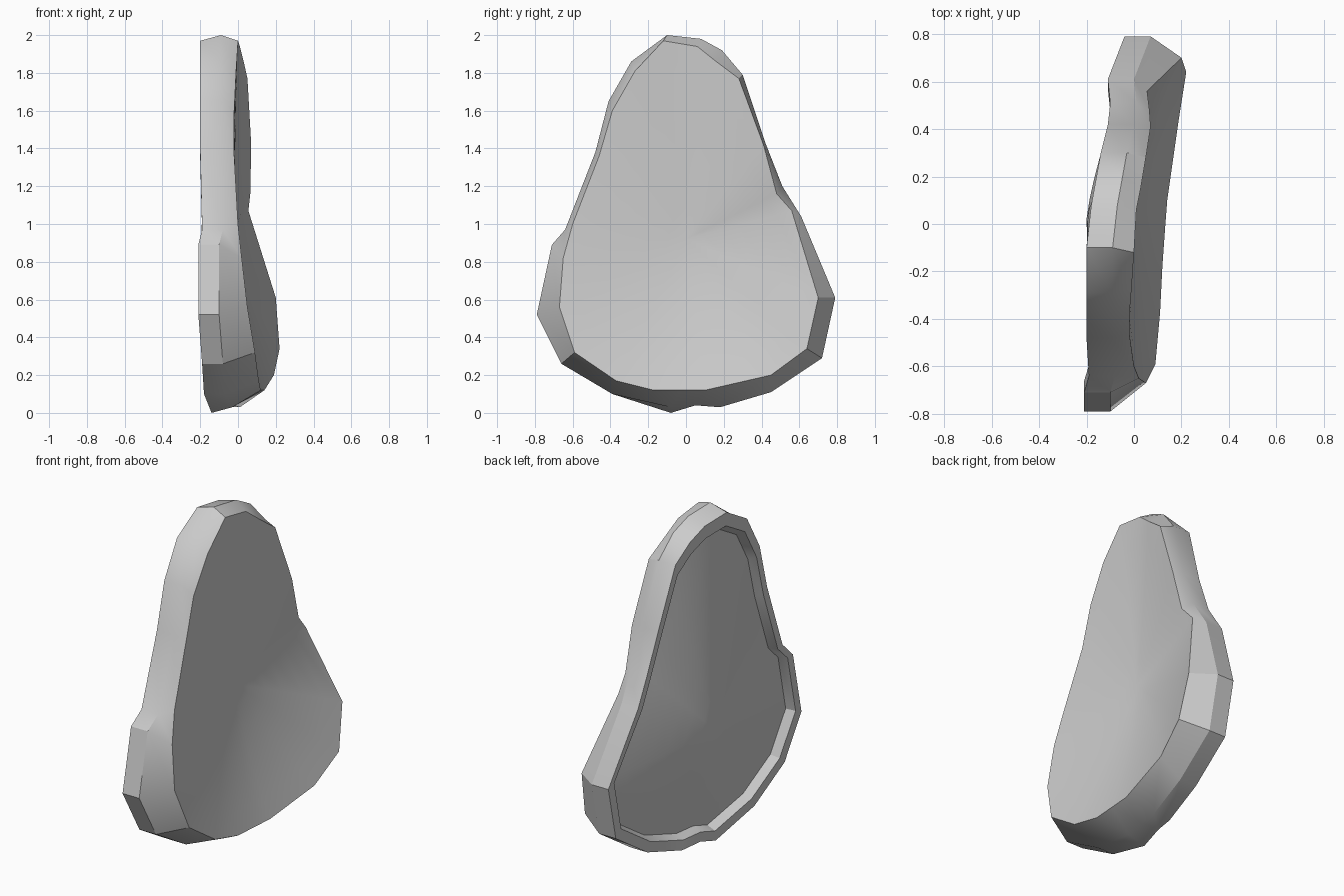
import bpy, bmesh

if "Cube" in bpy.data.objects:
    bpy.data.objects.remove(bpy.data.objects["Cube"])

# Rim stations: outer y, outer z, back x, face y, face z, face x
RIM = [
    (-.10, 2.00, -.20, -.12, 1.97, .00), (.08, 1.98, -.18, .06, 1.94, .01),
    (.19, 1.92, -.16, .16, 1.86, .03), (.30, 1.79, -.14, .28, 1.77, .05),
    (.42, 1.43, -.11, .41, 1.42, .07), (.51, 1.20, -.10, .48, 1.16, .065),
    (.61, 1.04, -.11, .56, 1.07, .055), (.79, .61, -.04, .70, .61, .20),
    (.72, .29, -.04, .64, .34, .22), (.45, .11, -.06, .45, .20, .19),
    (.18, .03, -.10, .10, .12, .14), (.05, .04, -.13, -.03, .12, .13),
    (-.08, .00, -.14, -.17, .12, .12), (-.39, .10, -.18, -.37, .17, .11),
    (-.66, .26, -.19, -.59, .32, .09), (-.79, .52, -.21, -.67, .56, .05),
    (-.71, .89, -.21, -.65, .82, .02), (-.64, .97, -.19, -.60, 1.0, .00),
    (-.48, 1.38, -.20, -.46, 1.36, -.02), (-.41, 1.65, -.20, -.39, 1.60, -.02),
    (-.29, 1.86, -.20, -.27, 1.81, -.01),
]
N = len(RIM)
bm = bmesh.new()


def shrink(loop, centre, t, power=1.0):
    """Scale a loop towards a centre, easing its depth separately."""
    cx, cy, cz = centre
    return [(cx + (x - cx) * t ** power, cy + (y - cy) * t, cz + (z - cz) * t)
            for x, y, z in loop]


front = [(fx, fy, fz) for _, _, _, fy, fz, fx in RIM]
mid = [(bx + .11, y, z + (.03 if z < .02 else 0)) for y, z, bx, *_ in RIM]
back = [(bx, y, z - (.03 if z > 1.9 else 0)) for y, z, bx, *_ in RIM]
lip = shrink(back, (0, 0, .85), .93, 0)
lip = [(b[0], l[1], l[2]) for b, l in zip(back, lip)]
floor = [(x + .05, y * .97, .85 + (z - .85) * .97) for x, y, z in lip]
fc, bc = (-.02, .0, .92), (-.20, .02, .72)
STEPS = (.85, .68, .5, .33, .16)

# Dished front face, side bands, back lip, recess wall and bulging back panel
loops = [shrink(front, fc, t, 1.5) for t in reversed(STEPS)]
loops += [front, mid, back, lip, floor]
loops += [shrink(floor, bc, t, 1.3) for t in STEPS]
rings = [[bm.verts.new(p) for p in loop] for loop in loops]
for a, b in zip(rings, rings[1:]):
    for i in range(N):
        j = (i + 1) % N
        bm.faces.new((a[i], a[j], b[j], b[i]))
for ring, centre in ((rings[0], fc), (rings[-1], bc)):
    c = bm.verts.new(centre)
    for i in range(N):
        bm.faces.new((ring[i], ring[(i + 1) % N], c))
bmesh.ops.recalc_face_normals(bm, faces=bm.faces)

mesh = bpy.data.meshes.new("curved_panel")
bm.to_mesh(mesh)
bm.free()
panel = bpy.data.objects.new("curved_panel", mesh)
bpy.context.collection.objects.link(panel)
bpy.context.view_layer.objects.active = panel
panel.select_set(True)
bpy.ops.object.shade_smooth_by_angle(angle=0.5)
